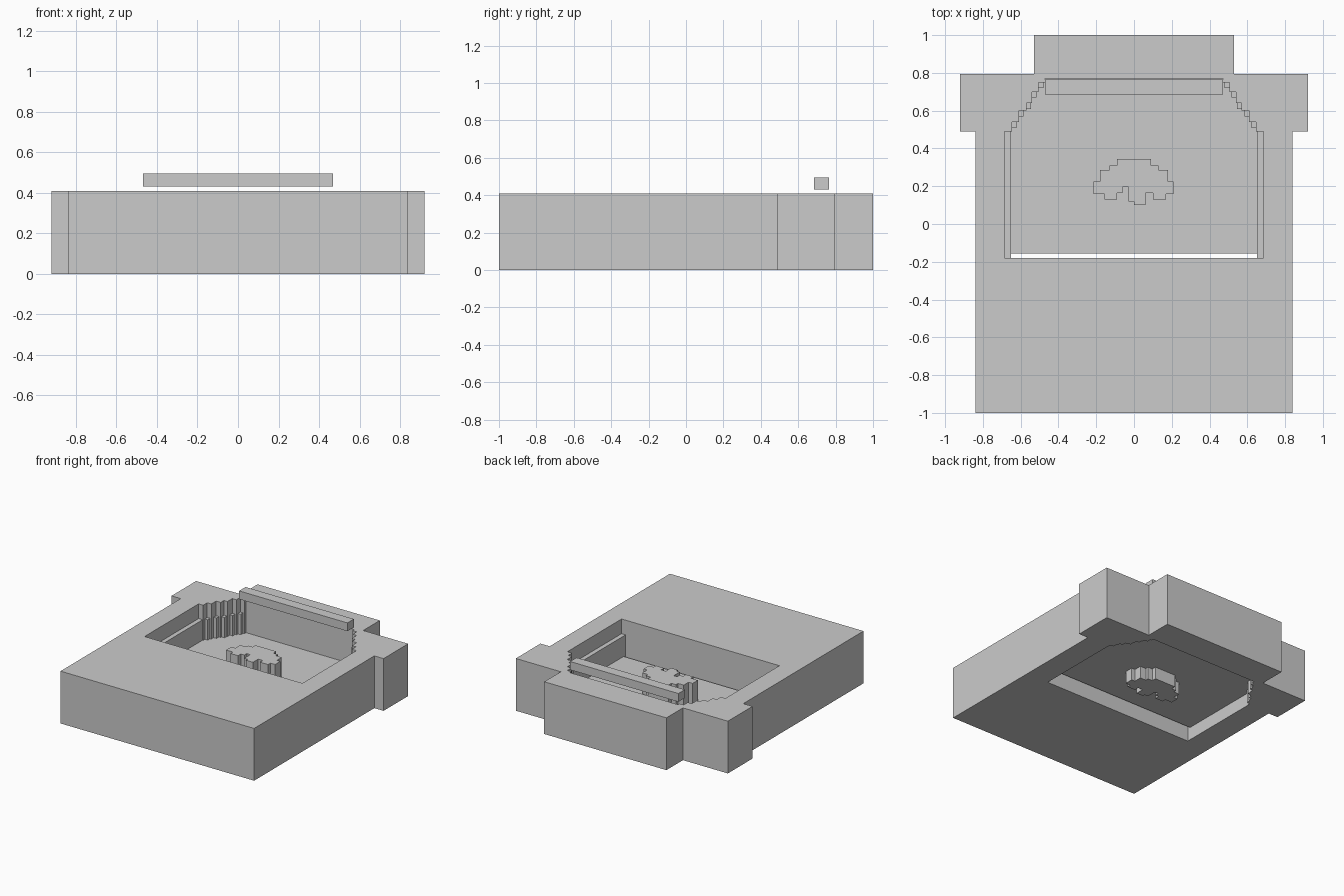
import bpy, bmesh

if "Cube" in bpy.data.objects:
    bpy.data.objects.remove(bpy.data.objects["Cube"])


def prism(name, z0, z1, *loops):
    """Extrude an outline (extra loops become holes) from z0 to z1."""
    bm = bmesh.new()
    edges = []
    for pts in loops:
        vs = [bm.verts.new((x, y, z0)) for x, y in pts]
        edges += [bm.edges.new((vs[i - 1], vs[i])) for i in range(len(vs))]
    bmesh.ops.triangle_fill(bm, edges=edges, use_beauty=True, use_dissolve=False)
    res = bmesh.ops.extrude_face_region(bm, geom=bm.faces[:])
    for v in res["geom"]:
        if isinstance(v, bmesh.types.BMVert):
            v.co.z = z1
    bmesh.ops.recalc_face_normals(bm, faces=bm.faces[:])
    me = bpy.data.meshes.new(name)
    bm.to_mesh(me)
    bm.free()
    ob = bpy.data.objects.new(name, me)
    bpy.context.collection.objects.link(ob)
    return ob


def mirrored(half):
    return half + [(-x, y) for x, y in reversed(half)]


def rect(x0, x1, y0, y1):
    return [(x0, y0), (x1, y0), (x1, y1), (x0, y1)]


# stepped rear corners of the opening
xs = [0.645, 0.61, 0.57, 0.54, 0.505, 0.47]
ys = [0.49, 0.54, 0.60, 0.64, 0.70, 0.75, 0.77]
stairs = []
for i, x in enumerate(xs):
    stairs += [(x, ys[i]), (x, ys[i + 1])]

# main slab with through opening
outline = mirrored([(0.84, -1), (0.84, 0.49), (0.92, 0.49), (0.92, 0.795),
                    (0.53, 0.795), (0.53, 1)])
opening = mirrored([(0.685, -0.18), (0.685, 0.49)] + stairs)
prism("body", 0, 0.41, outline, opening)

# thin floor inside the opening
prism("floor_plate", 0.10, 0.135, mirrored([(0.65, -0.155), (0.65, 0.489)] + stairs))

# side ledges, continued as small blocks up the steps
for side, s in (("right", 1), ("left", -1)):
    prism(side + "_ledge", 0, 0.295, rect(s * 0.65, s * 0.685, -0.18, 0.49))
    for i in range(len(xs) - 1):
        prism(f"{side}_step_{i}", 0, 0.295,
              rect(s * xs[i], s * (xs[i] - 0.025), ys[i + 1] - 0.03, ys[i + 1]))

# stepped boss in the middle of the floor
boss = [(0.09, 0.345), (0.09, 0.31), (0.13, 0.31), (0.13, 0.285), (0.18, 0.285),
        (0.18, 0.225), (0.21, 0.225), (0.21, 0.16), (0.17, 0.16), (0.17, 0.13),
        (0.10, 0.13), (0.10, 0.165), (0.06, 0.165), (0.06, 0.10), (0, 0.10),
        (0, 0.12), (-0.03, 0.12), (-0.03, 0.195), (-0.06, 0.195), (-0.06, 0.165),
        (-0.09, 0.165), (-0.09, 0.13), (-0.155, 0.13), (-0.155, 0.16), (-0.215, 0.16),
        (-0.215, 0.225), (-0.18, 0.225), (-0.18, 0.285), (-0.13, 0.285),
        (-0.13, 0.31), (-0.09, 0.31), (-0.09, 0.345)]
prism("boss", 0.005, 0.30, boss)

# raised bar above the rear edge
prism("rear_bar", 0.43, 0.495, rect(-0.47, 0.47, 0.685, 0.765))
